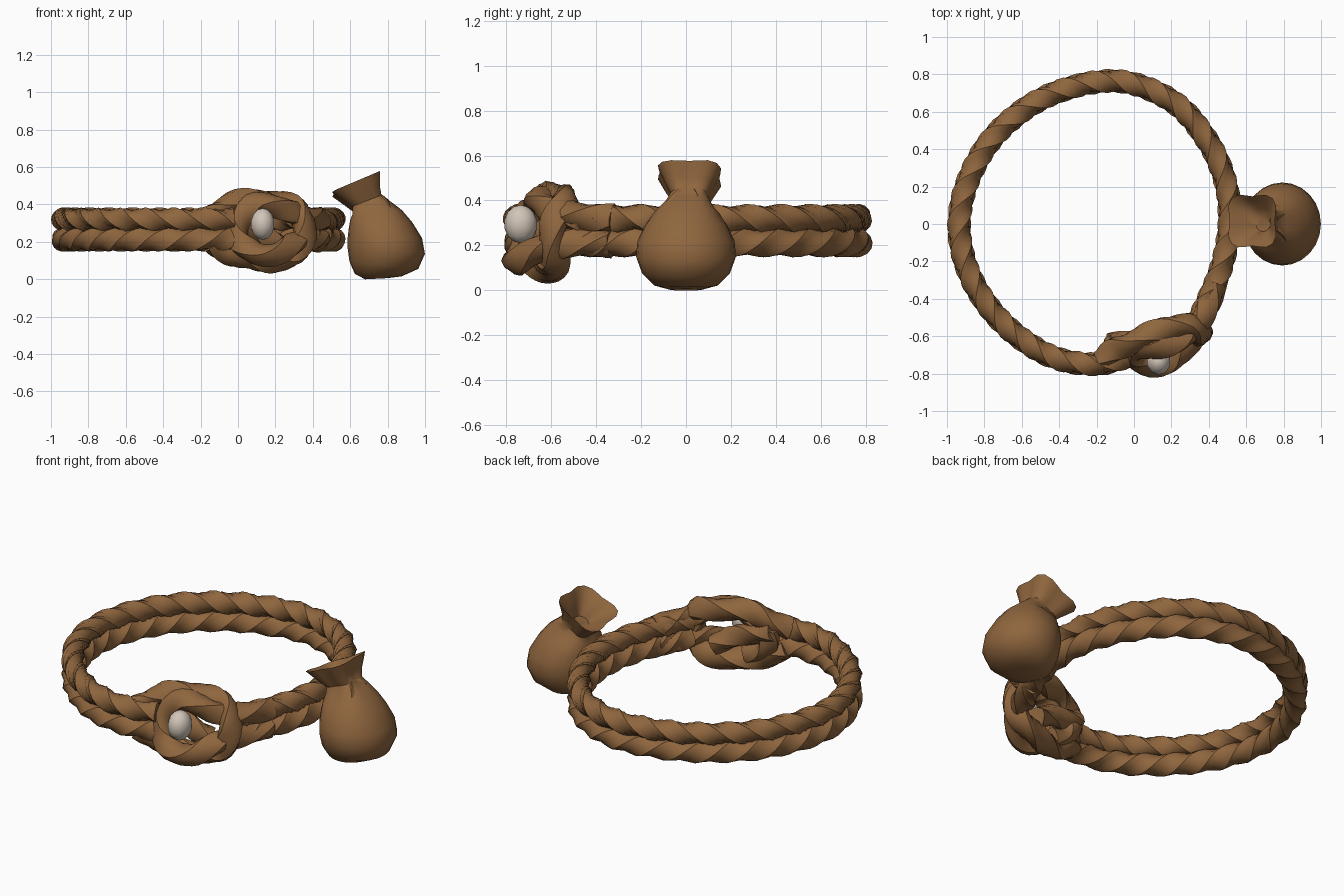
import bpy, bmesh, math
from mathutils import Vector, Matrix

if "Cube" in bpy.data.objects:
    bpy.data.objects.remove(bpy.data.objects["Cube"])


def material(name, rgb):
    m = bpy.data.materials.new(name)
    m.diffuse_color = (*rgb, 1)
    m.use_nodes = True
    m.node_tree.nodes["Principled BSDF"].inputs["Base Color"].default_value = m.diffuse_color
    return m


BROWN = material("brown leather", (0.275, 0.132, 0.048))
PEARL = material("pale pearl", (0.64, 0.56, 0.48))


def finish(bm, name, mat, angle=50):
    bmesh.ops.recalc_face_normals(bm, faces=bm.faces)
    me = bpy.data.meshes.new(name)
    bm.to_mesh(me)
    bm.free()
    ob = bpy.data.objects.new(name, me)
    bpy.context.collection.objects.link(ob)
    me.materials.append(mat)
    bpy.ops.object.select_all(action='DESELECT')
    bpy.context.view_layer.objects.active = ob
    ob.select_set(True)
    bpy.ops.object.shade_smooth_by_angle(angle=math.radians(angle))
    return ob


def skin(rings, name, mat, angle=50):
    """Join a list of closed point rings into a capped skin."""
    bm = bmesh.new()
    vs = [[bm.verts.new(p) for p in r] for r in rings]
    n = len(vs[0])
    for a, b in zip(vs, vs[1:]):
        for i in range(n):
            j = (i + 1) % n
            bm.faces.new((a[i], a[j], b[j], b[i]))
    bm.faces.new(vs[0][::-1])
    bm.faces.new(vs[-1])
    return finish(bm, name, mat, angle)


def spline(pts, step):
    """Catmull-Rom curve through the points, evenly sampled."""
    p = [Vector(q) for q in pts]
    p = [2 * p[0] - p[1]] + p + [2 * p[-1] - p[-2]]
    fine = []
    for a, b, c, d in zip(p, p[1:], p[2:], p[3:]):
        for k in range(30):
            t = k / 30
            fine.append(0.5 * (2 * b + (c - a) * t + (2 * a - 5 * b + 4 * c - d) * t * t
                               + (3 * b - a - 3 * c + d) * t ** 3))
    fine.append(p[-2])
    out, run = [fine[0]], 0
    for a, b in zip(fine, fine[1:]):
        run += (b - a).length
        if run >= step:
            out.append(b)
            run = 0
    return out


def rope(name, pts, radius, turn, step=0.026, sides=12, lobes=3, depth=0.12):
    """Twisted rope: lobed section that rotates along the path."""
    path = spline(pts, step)
    rings, normal, dist = [], None, 0
    for i, c in enumerate(path):
        tan = (path[min(i + 1, len(path) - 1)] - path[max(i - 1, 0)]).normalized()
        ref = normal if normal else Vector((0.01, 0.02, 1))
        normal = (ref - tan * ref.dot(tan)).normalized()
        side = tan.cross(normal)
        if i:
            dist += (c - path[i - 1]).length
        ring = []
        for k in range(sides):
            a = math.tau * k / sides + turn * dist
            r = radius * (1 + depth * math.cos(lobes * math.tau * k / sides))
            ring.append(c + (normal * math.cos(a) + side * math.sin(a)) * r)
        rings.append(ring)
    return skin(rings, name, BROWN)


# Belt: two stacked ropes twisted in opposite directions, open at the knot
loop = [(-0.03, -0.71), (-0.22, -0.75), (-0.46, -0.70), (-0.70, -0.53), (-0.87, -0.29),
        (-0.935, -0.02), (-0.88, 0.25), (-0.72, 0.50), (-0.45, 0.69), (-0.10, 0.765),
        (0.20, 0.66), (0.39, 0.45), (0.49, 0.22), (0.51, 0.0), (0.47, -0.22), (0.39, -0.42),
        (0.33, -0.54)]
for name, z, turn in (("upper_belt_rope", 0.32, 13), ("lower_belt_rope", 0.212, -13)):
    rope(name, [(x, y, z) for x, y in loop], 0.058, turn)

# Knot: bight from the left strands, and a second one from the right strands
rope("knot_left_loop", [
    (-0.17, -0.73, 0.32), (-0.10, -0.67, 0.36), (0.0, -0.63, 0.415), (0.14, -0.565, 0.415),
    (0.29, -0.54, 0.39), (0.35, -0.58, 0.31), (0.345, -0.59, 0.20), (0.28, -0.58, 0.12),
    (0.15, -0.62, 0.10), (0.0, -0.68, 0.125), (-0.08, -0.69, 0.16), (-0.17, -0.73, 0.21)],
    0.062, 8)
rope("knot_right_loop", [
    (0.44, -0.32, 0.32), (0.38, -0.47, 0.33), (0.30, -0.58, 0.35), (0.19, -0.645, 0.395),
    (0.08, -0.66, 0.395), (0.0, -0.68, 0.30), (0.01, -0.72, 0.20), (0.10, -0.755, 0.135),
    (0.21, -0.725, 0.14), (0.30, -0.63, 0.19), (0.38, -0.47, 0.21), (0.44, -0.32, 0.21)],
    0.06, -8)
# Strands closing the back of the knot behind the bead
rope("knot_back_strand", [(-0.13, -0.64, 0.33), (-0.05, -0.635, 0.30), (0.06, -0.62, 0.27),
                          (0.15, -0.60, 0.22), (0.24, -0.56, 0.17)], 0.058, 8)
rope("knot_back_band", [(-0.11, -0.645, 0.34), (-0.10, -0.645, 0.26), (-0.05, -0.65, 0.19),
                        (0.05, -0.64, 0.15)], 0.052, -8)

# Pearl bead held in the knot
bm = bmesh.new()
bmesh.ops.create_uvsphere(bm, u_segments=10, v_segments=7, radius=1,
                          matrix=Matrix.Translation((0.132, -0.735, 0.295))
                          @ Matrix.Diagonal((0.066, 0.074, 0.085, 1)))
finish(bm, "pearl_bead", PEARL)

# Pouch: tilted rings from the base, through the pinched neck, into the open mouth
# (centre x, centre z, half width x, half width y, tilt, pleat depth)
sections = [
    (0.74, 0.003, 0.06, 0.07, 3, 0), (0.75, 0.022, 0.125, 0.14, -3, 0),
    (0.78, 0.075, 0.185, 0.195, -6, 0), (0.793, 0.15, 0.207, 0.222, -4, 0),
    (0.785, 0.22, 0.199, 0.216, 0, 0), (0.762, 0.29, 0.172, 0.185, 5, 0.01),
    (0.738, 0.345, 0.145, 0.15, 10, 0.03), (0.712, 0.385, 0.115, 0.108, 18, 0.09),
    (0.69, 0.42, 0.09, 0.09, 21, 0.12), (0.665, 0.46, 0.11, 0.115, 23, 0.12),
    (0.632, 0.525, 0.15, 0.152, 23, 0.13),
    (0.645, 0.50, 0.118, 0.122, 23, 0.13), (0.67, 0.455, 0.07, 0.075, 23, 0.12),
    (0.69, 0.415, 0.04, 0.04, 21, 0)]
rings = []
for cx, cz, rx, ry, tilt, pleat in sections:
    t = math.radians(tilt)
    ring = []
    for k in range(24):
        a = math.tau * k / 24
        f = 1 + pleat * math.cos(4 * a - math.pi)
        u, v = rx * f * math.cos(a), ry * f * math.sin(a) + 0.12 * pleat
        # mouth rim droops a little toward the inner back corner
        droop = 0.25 * pleat * max(0, math.cos(a - 2.2))
        ring.append((cx + u * math.cos(t), v, cz + u * math.sin(t) - droop))
    rings.append(ring)
skin(rings, "pouch", BROWN, 45)

# Gathered folds on the outer side of the neck
for i, (y, lean) in enumerate(((-0.05, -0.03), (0.05, 0.03))):
    rope(f"neck_fold_{i + 1}", [(0.755, y * 0.5, 0.435), (0.79, y, 0.405),
                                (0.815, y + lean, 0.365)], 0.022, 6, sides=9)
